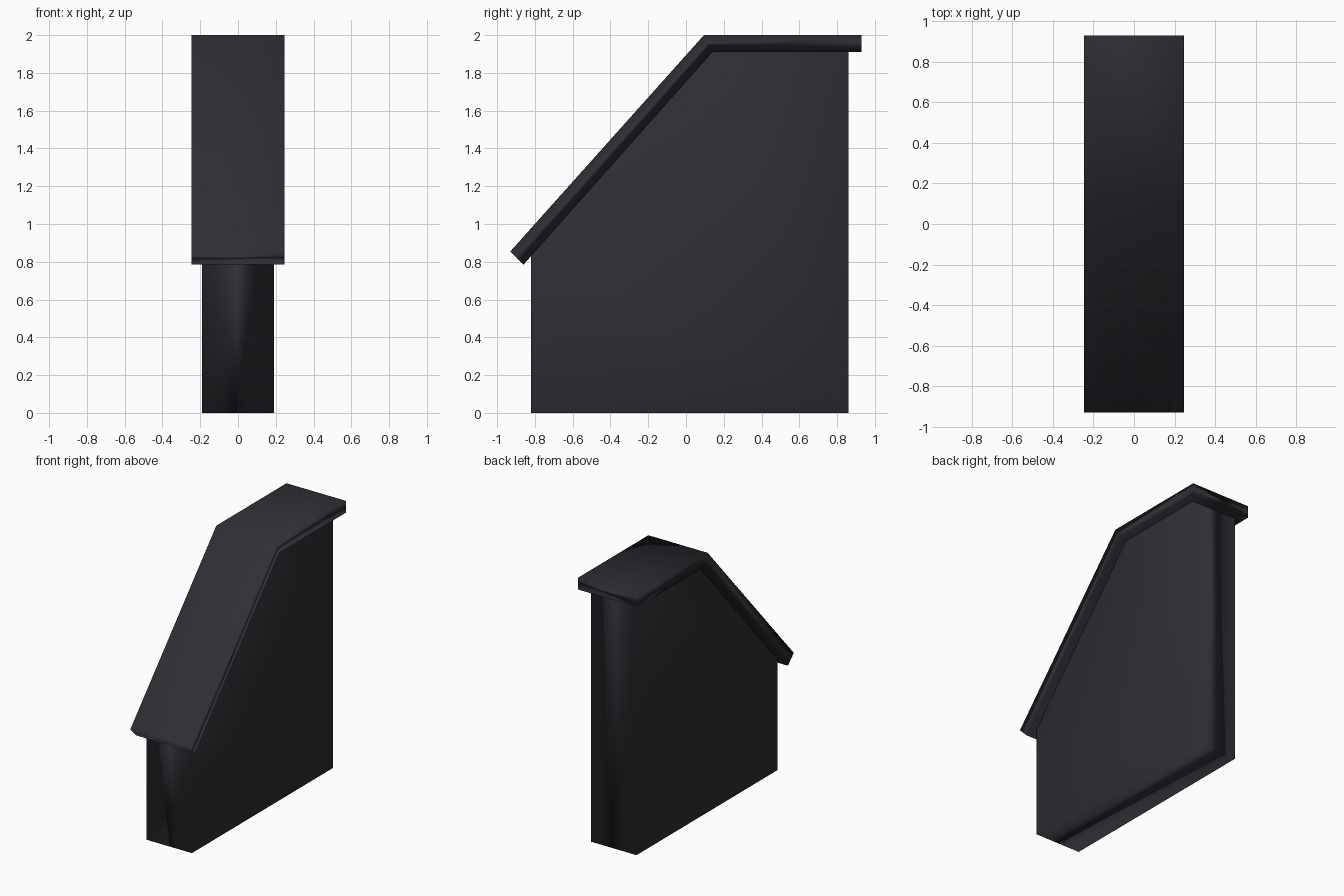
import bpy
import bmesh

cube = bpy.data.objects.get("Cube")
if cube:
    bpy.data.objects.remove(cube, do_unlink=True)

# One dark slate colour for everything
slate = bpy.data.materials.new("dark_slate")
slate.use_nodes = True
colour = (0.027, 0.027, 0.034, 1.0)
slate.diffuse_color = colour
slate.node_tree.nodes["Principled BSDF"].inputs["Base Color"].default_value = colour


def extrude_profile(name, profile, half_width):
    """Extrude a (y, z) side outline across x, with area-weighted soft shading."""
    bm = bmesh.new()
    outline = [bm.verts.new((-half_width, y, z)) for y, z in profile]
    side = bm.faces.new(outline)
    result = bmesh.ops.extrude_face_region(bm, geom=[side], use_keep_orig=True)
    moved = [v for v in result["geom"] if isinstance(v, bmesh.types.BMVert)]
    bmesh.ops.translate(bm, verts=moved, vec=(2 * half_width, 0, 0))
    bmesh.ops.recalc_face_normals(bm, faces=bm.faces)
    for face in bm.faces:
        face.smooth = True
    mesh = bpy.data.meshes.new(name)
    bm.to_mesh(mesh)
    bm.free()
    mesh.materials.append(slate)
    obj = bpy.data.objects.new(name, mesh)
    bpy.context.collection.objects.link(obj)
    weighted = obj.modifiers.new("soft_shading", "WEIGHTED_NORMAL")
    weighted.mode = "FACE_AREA"
    weighted.weight = 50
    return obj


# Narrow wall block with a sloping front shoulder
extrude_profile("wall_body", [
    (-0.82, 0), (0.86, 0), (0.86, 1.91), (0.135, 1.91), (-0.82, 0.83),
], 0.19)

# Overhanging cap that follows the slope and the flat top
extrude_profile("roof_cap", [
    (-0.93, 0.855), (-0.86, 0.785), (0.14, 1.91),
    (0.93, 1.91), (0.93, 2.0), (0.095, 2.0),
], 0.247)
